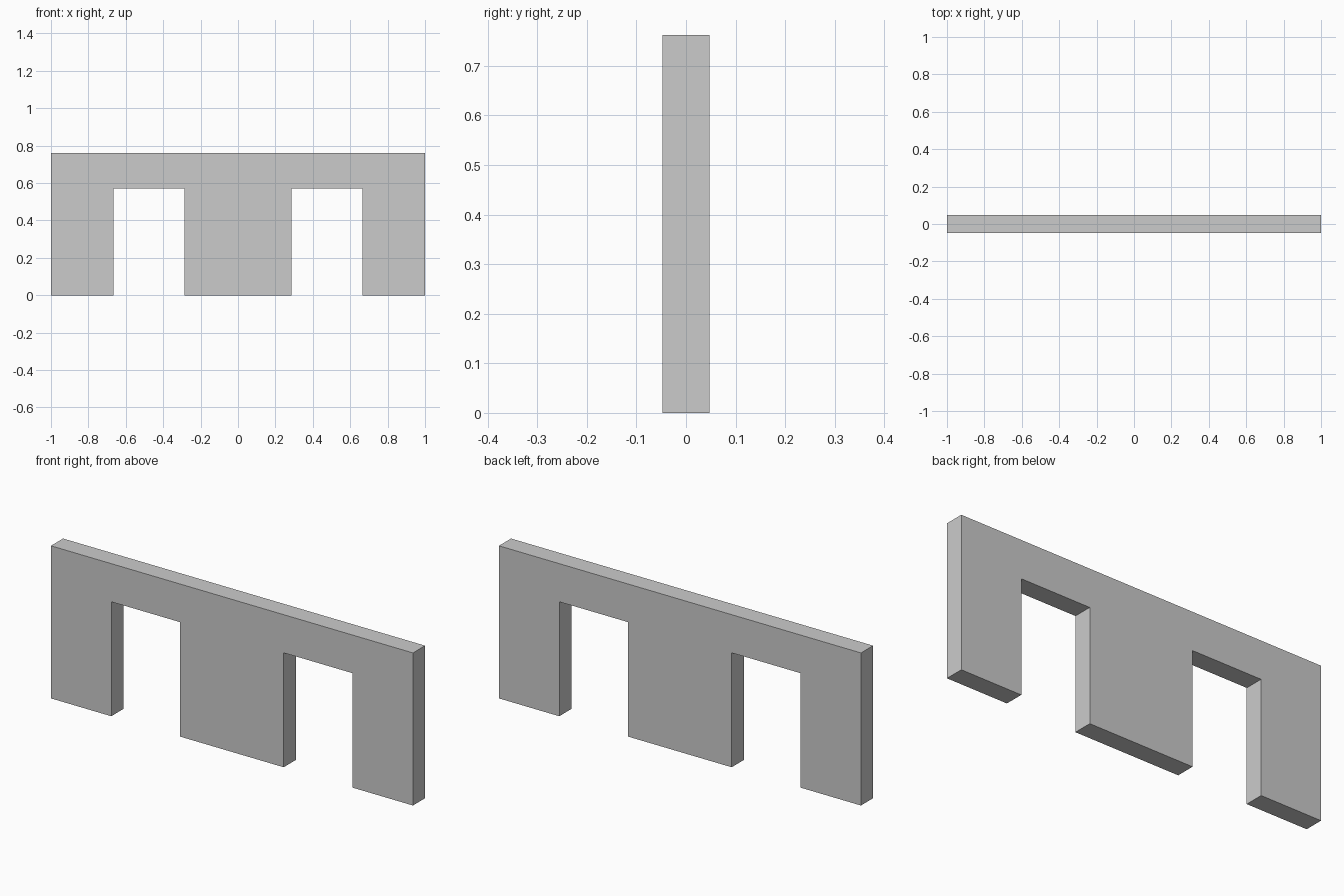
import bpy, bmesh

if "Cube" in bpy.data.objects:
    bpy.data.objects.remove(bpy.data.objects["Cube"])

U = 2 / 21  # module: wall is 21 x 1 x 8 modules

# Right half of the outline, from the centre out: (x, z) in modules
half = [(3, 0), (3, 6), (7, 6), (7, 0), (10.5, 0), (10.5, 8)]
outline = half + [(-x, z) for x, z in reversed(half)]

# Wall with two doorways: front profile extruded through its thickness
bm = bmesh.new()
front = bm.faces.new([bm.verts.new((x * U, -U / 2, z * U)) for x, z in outline])
extruded = bmesh.ops.extrude_face_region(bm, geom=[front], use_keep_orig=True)
back_verts = [g for g in extruded["geom"] if isinstance(g, bmesh.types.BMVert)]
bmesh.ops.translate(bm, verts=back_verts, vec=(0, U, 0))
bmesh.ops.recalc_face_normals(bm, faces=bm.faces)

mesh = bpy.data.meshes.new("doorway_wall")
bm.to_mesh(mesh)
bm.free()
wall = bpy.data.objects.new("doorway_wall", mesh)
bpy.context.collection.objects.link(wall)
